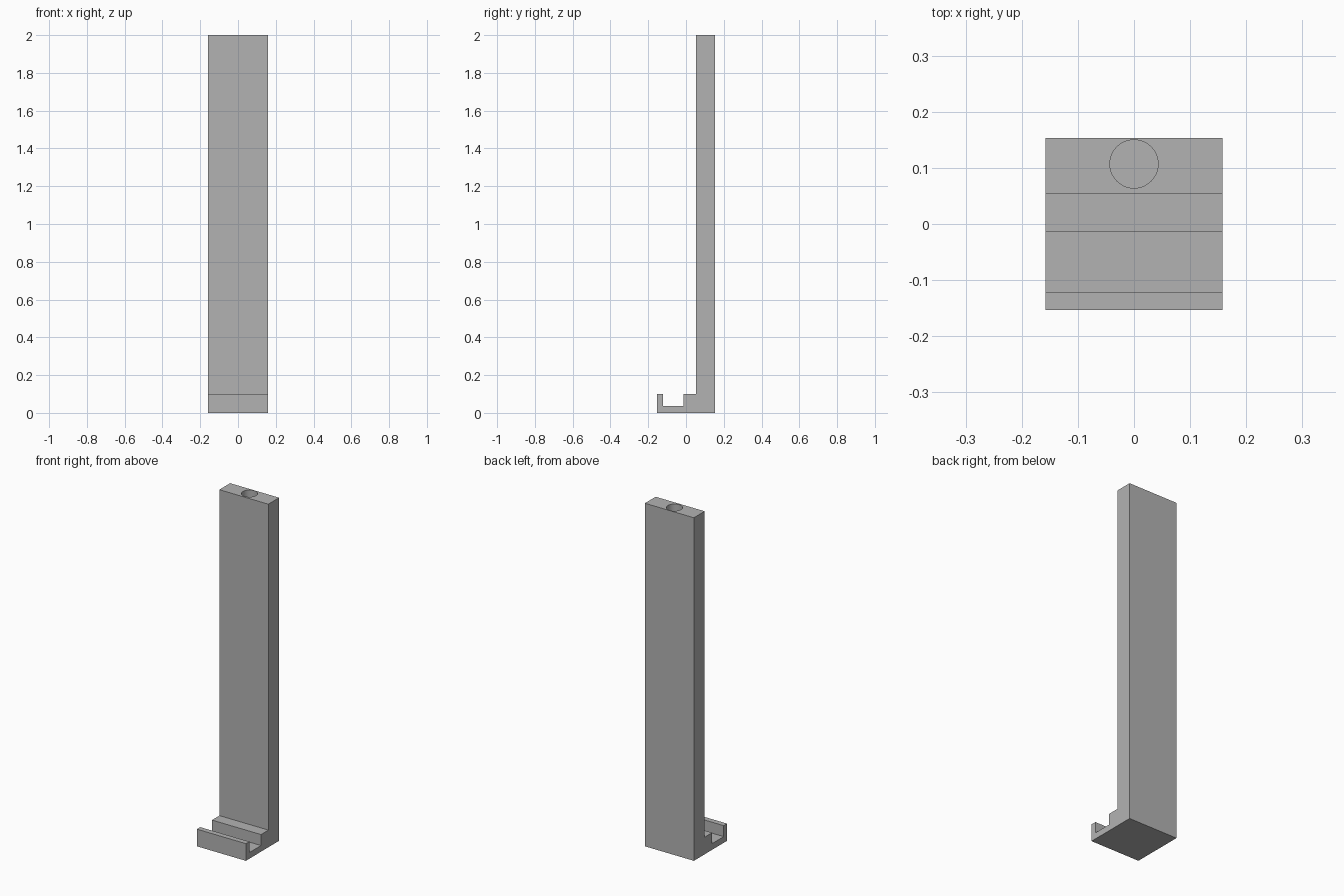
import bpy
import bmesh

cube = bpy.data.objects.get("Cube")
if cube:
    bpy.data.objects.remove(cube, do_unlink=True)

HALF_WIDTH = 0.158
HOLE_Y, HOLE_RADIUS, HOLE_DEPTH = 0.107, 0.043, 0.4

grey = bpy.data.materials.new("plain grey")
grey.use_nodes = True
colour = (0.45, 0.45, 0.45, 1)
grey.diffuse_color = colour
grey.node_tree.nodes["Principled BSDF"].inputs["Base Color"].default_value = colour


def add_object(name, bm):
    bmesh.ops.recalc_face_normals(bm, faces=bm.faces)
    mesh = bpy.data.meshes.new(name)
    bm.to_mesh(mesh)
    bm.free()
    mesh.materials.append(grey)
    obj = bpy.data.objects.new(name, mesh)
    bpy.context.collection.objects.link(obj)
    return obj


# Stand: side profile (y, z) with front lip, channel, step and tall upright
profile = [(-0.153, 0), (0.153, 0), (0.153, 2), (0.054, 2), (0.054, 0.1),
           (-0.014, 0.1), (-0.014, 0.036), (-0.122, 0.036), (-0.122, 0.1), (-0.153, 0.1)]
bm = bmesh.new()
side = bm.faces.new([bm.verts.new((-HALF_WIDTH, y, z)) for y, z in profile])
extruded = bmesh.ops.extrude_face_region(bm, geom=[side])["geom"]
bmesh.ops.translate(bm, vec=(2 * HALF_WIDTH, 0, 0),
                    verts=[v for v in extruded if isinstance(v, bmesh.types.BMVert)])
stand = add_object("upright_stand", bm)

# Blind round hole in the top of the upright
bm = bmesh.new()
bmesh.ops.create_cone(bm, cap_ends=True, segments=48, radius1=HOLE_RADIUS,
                      radius2=HOLE_RADIUS, depth=2 * HOLE_DEPTH)
cutter = add_object("hole_cutter", bm)
cutter.location = (0, HOLE_Y, 2)
bpy.context.view_layer.update()

cut = stand.modifiers.new("top_hole", "BOOLEAN")
cut.operation = "DIFFERENCE"
cut.solver = "EXACT"
cut.object = cutter

# Apply the cut, then smooth only the round hole wall
bpy.context.view_layer.objects.active = stand
stand.select_set(True)
bpy.ops.object.modifier_apply(modifier=cut.name)
bpy.data.objects.remove(cutter, do_unlink=True)
bpy.ops.object.shade_smooth_by_angle(angle=0.5)
